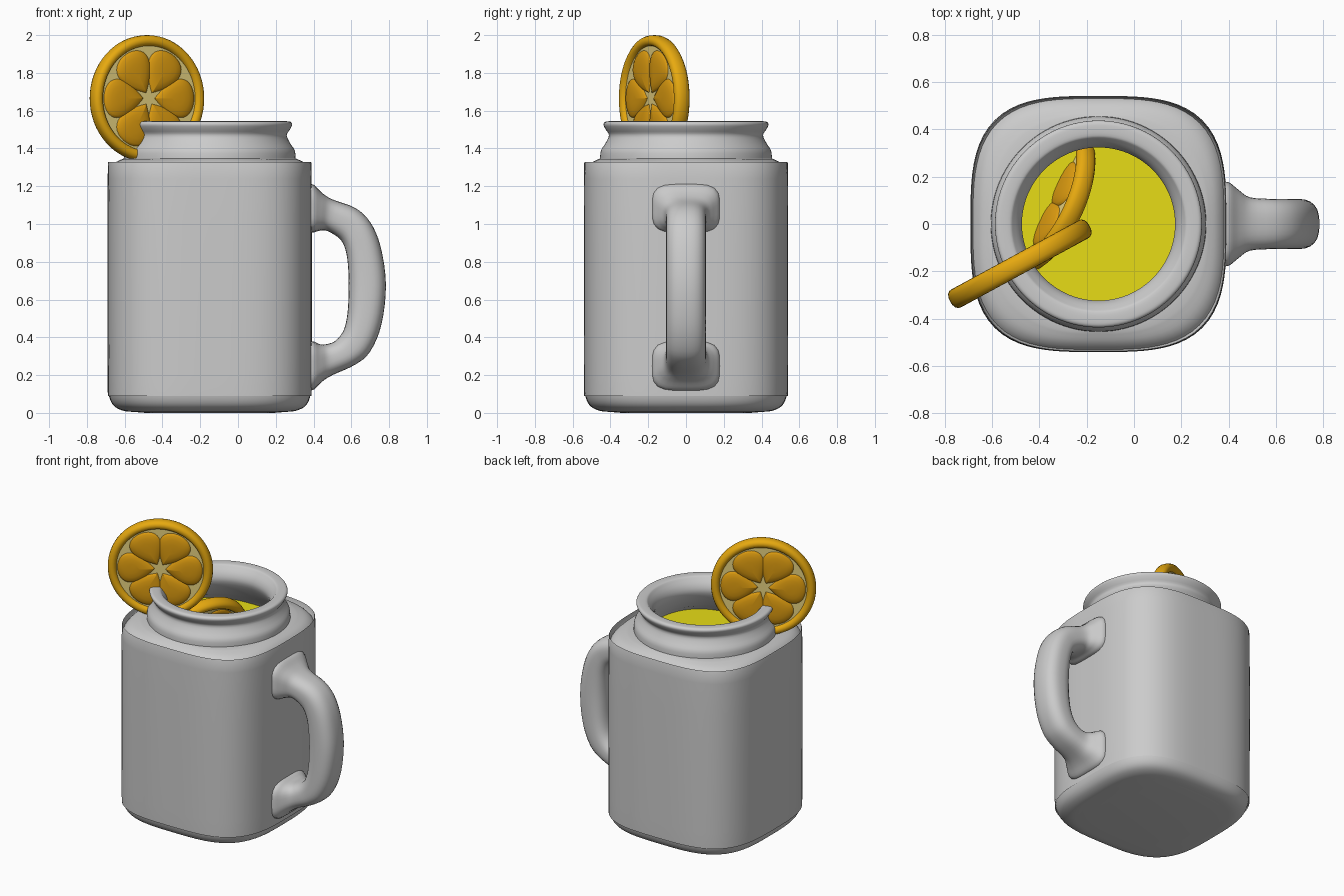
import bpy, bmesh, math
from mathutils import Vector, Matrix

if "Cube" in bpy.data.objects:
    bpy.data.objects.remove(bpy.data.objects["Cube"])

CX = -0.15  # jar axis


def material(name, rgb):
    m = bpy.data.materials.new(name)
    m.diffuse_color = (*rgb, 1)
    m.use_nodes = True
    m.node_tree.nodes["Principled BSDF"].inputs["Base Color"].default_value = m.diffuse_color
    return m


ORANGE = material("orange_peel", (0.8, 0.4, 0.005))
FLESH = material("orange_flesh", (0.72, 0.33, 0.005))
PITH = material("pale_pith", (0.8, 0.65, 0.22))
YELLOW = material("yellow_drink", (0.8, 0.72, 0.008))


def spline(rows, k):
    """Catmull-Rom through rows of numbers, k steps per span."""
    out = []
    for i in range(len(rows) - 1):
        a, b, c, d = (Vector(rows[min(max(j, 0), len(rows) - 1)]) for j in (i - 1, i, i + 1, i + 2))
        for s in range(k):
            t = s / k
            out.append(0.5 * (2 * b + (c - a) * t + (2 * a - 5 * b + 4 * c - d) * t * t
                              + (3 * b - a - 3 * c + d) * t ** 3))
    return out + [Vector(rows[-1])]


def superellipse(n, count):
    """Unit rounded-square outline; n = 2 is a circle."""
    pts = []
    for i in range(count):
        c, s = math.cos(math.tau * i / count), math.sin(math.tau * i / count)
        r = (abs(c) ** n + abs(s) ** n) ** (-1 / n)
        pts.append((r * c, r * s))
    return pts


def add_loft(bm, rings):
    vs = [[bm.verts.new(p) for p in ring] for ring in rings]
    n = len(vs[0])
    for a, b in zip(vs, vs[1:]):
        for i in range(n):
            bm.faces.new((a[i], a[(i + 1) % n], b[(i + 1) % n], b[i]))
    bm.faces.new(vs[0][::-1])
    bm.faces.new(vs[-1])


def finish(bm, name, mat=None, angle=35, matrix=None):
    bmesh.ops.recalc_face_normals(bm, faces=bm.faces)
    me = bpy.data.meshes.new(name)
    bm.to_mesh(me)
    bm.free()
    ob = bpy.data.objects.new(name, me)
    bpy.context.collection.objects.link(ob)
    if mat:
        me.materials.append(mat)
    if matrix:
        ob.matrix_world = matrix
    bpy.ops.object.select_all(action='DESELECT')
    ob.select_set(True)
    bpy.context.view_layer.objects.active = ob
    bpy.ops.object.shade_smooth_by_angle(angle=math.radians(angle))
    return ob


def jar_rings(rows):
    return [[(CX + h * x, h * y, z) for x, y in superellipse(n, 96)] for z, h, n in rows]


# jar: square body, round threaded neck, hollow inside (height, half width, squareness)
body = spline([(0.005, 0.40, 3.2), (0.012, 0.46, 3.3), (0.04, 0.51, 3.3), (0.10, 0.535, 3.3),
               (0.20, 0.54, 3.3), (1.24, 0.54, 3.3), (1.29, 0.53, 3.2), (1.325, 0.50, 3.0),
               (1.345, 0.46, 2.5)], 4)
neck = spline([(1.347, 0.455, 2), (1.39, 0.45, 2), (1.43, 0.425, 2), (1.47, 0.408, 2),
               (1.50, 0.425, 2), (1.525, 0.437, 2), (1.54, 0.43, 2), (1.544, 0.41, 2),
               (1.542, 0.375, 2), (1.53, 0.36, 2), (1.49, 0.332, 2), (1.44, 0.325, 2),
               (1.37, 0.36, 2), (1.31, 0.40, 2.2)], 3)
inner = [(1.25, 0.45, 2.9), (1.20, 0.47, 3.3), (0.10, 0.47, 3.3), (0.06, 0.42, 3.3)]
bm = bmesh.new()
add_loft(bm, jar_rings([(0.0, 0.34, 3.2)] + body + neck + inner))
finish(bm, "jar")

# drink filling the jar
bm = bmesh.new()
add_loft(bm, jar_rings([(0.065, 0.418, 3.3), (0.10, 0.468, 3.3), (1.20, 0.468, 3.3), (1.25, 0.448, 2.9)]))
finish(bm, "drink", YELLOW)

# handle: outer x, outer z, inner x, inner z, half width
sections = [(0.36, 1.21, 0.36, 0.955, 0.178), (0.40, 1.208, 0.40, 0.955, 0.176),
            (0.445, 1.165, 0.435, 0.965, 0.145), (0.50, 1.13, 0.475, 0.962, 0.113),
            (0.62, 1.085, 0.54, 0.92, 0.106), (0.70, 1.01, 0.57, 0.86, 0.106),
            (0.755, 0.88, 0.583, 0.77, 0.106), (0.783, 0.68, 0.586, 0.66, 0.106),
            (0.76, 0.47, 0.58, 0.53, 0.106), (0.70, 0.325, 0.56, 0.44, 0.106),
            (0.62, 0.255, 0.52, 0.385, 0.106), (0.50, 0.20, 0.475, 0.365, 0.113),
            (0.445, 0.165, 0.435, 0.363, 0.145), (0.40, 0.122, 0.40, 0.378, 0.176),
            (0.36, 0.12, 0.36, 0.38, 0.178)]
rings = []
for ox, oz, ix, iz, hy in spline(sections, 4):
    o, i = Vector((ox, 0, oz)), Vector((ix, 0, iz))
    n = 2.7 + max(0, hy - 0.11) * 18
    rings.append([(o + i) / 2 + (o - i) / 2 * a + Vector((0, hy * b, 0)) for a, b in superellipse(n, 32)])
bm = bmesh.new()
add_loft(bm, rings)
finish(bm, "handle")


def citrus_slice(name, centre, right, up):
    right, up = Vector(right).normalized(), Vector(up).normalized()
    mat = Matrix((right, up, right.cross(up))).transposed().to_4x4()
    mat.translation = centre
    # peel ring
    bm = bmesh.new()
    prof = [(0.305 + 0.030 * x, 0.043 * y) for x, y in superellipse(2.4, 16)]
    loops = [[bm.verts.new((r * math.cos(a), r * math.sin(a), z)) for r, z in prof]
             for a in (math.tau * k / 64 for k in range(64))]
    for k in range(64):
        a, b = loops[k - 1], loops[k]
        for j in range(16):
            bm.faces.new((a[j - 1], a[j], b[j], b[j - 1]))
    finish(bm, name + "_peel", ORANGE, matrix=mat)
    # pith disc
    bm = bmesh.new()
    bmesh.ops.create_cone(bm, cap_ends=True, segments=64, radius1=0.30, radius2=0.30, depth=0.044)
    finish(bm, name + "_pith", PITH, matrix=mat)
    # six teardrop segments, domed on both faces
    bm = bmesh.new()
    drop = []
    for k in range(36):
        t = math.tau * k / 36
        drop.append((-0.122 * math.cos(t), 0.137 * math.sin(t) * abs(math.sin(t / 2))))
    dome = [(0.3, 0.041), (0.6, 0.038), (0.85, 0.032), (0.96, 0.025), (1.0, 0.016)]
    levels = [(s, -z) for s, z in dome] + dome[::-1]
    for q in range(6):
        rot = Matrix.Rotation(math.radians(60 * q), 3, 'Z')
        add_loft(bm, [[rot @ Vector((0.172 + s * (x - 0.02), s * y, z)) for x, y in drop] for s, z in levels])
    finish(bm, name + "_segments", FLESH, 50, mat)


# slice perched on the rim, and one leaning in the drink
a = math.radians(28.5)
citrus_slice("rim_slice", (-0.482, -0.168, 1.665), (math.cos(a), math.sin(a), 0), (0, 0, 1))
tilt = math.radians(25)
citrus_slice("floating_slice", (-0.378, 0.105, 1.106), (0.425, 0.905, 0),
             (0.905 * math.sin(tilt), -0.425 * math.sin(tilt), math.cos(tilt)))
